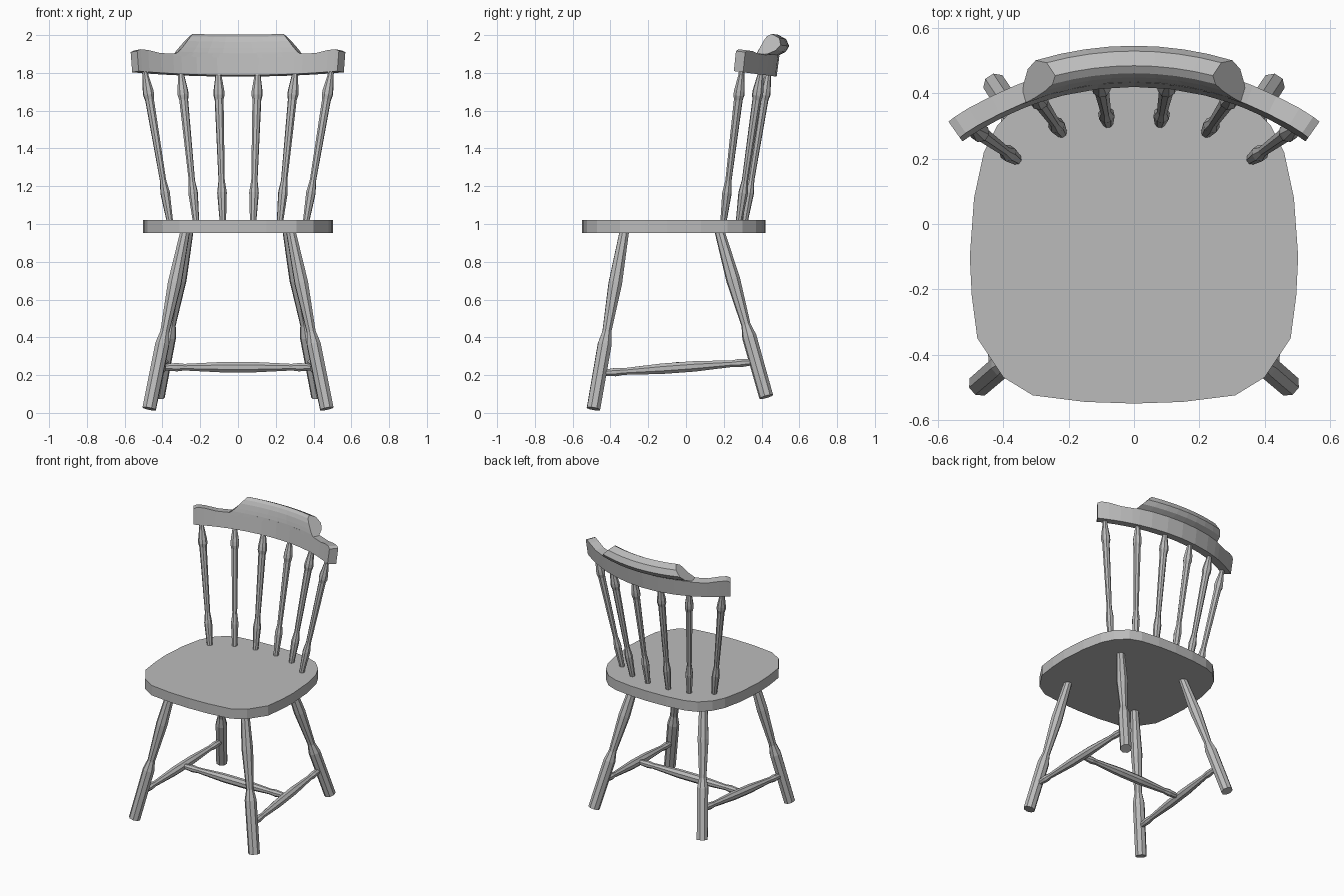
import bpy, bmesh, math
from mathutils import Vector

cube = bpy.data.objects.get("Cube")
if cube:
    bpy.data.objects.remove(cube, do_unlink=True)

grey = bpy.data.materials.new("plain_grey")
grey.use_nodes = True
grey.diffuse_color = (0.5, 0.5, 0.5, 1)
grey.node_tree.nodes["Principled BSDF"].inputs["Base Color"].default_value = (0.5, 0.5, 0.5, 1)


def loft(name, rings):
    """Skin a list of closed rings and cap both ends, flat shaded."""
    bm = bmesh.new()
    loops = [[bm.verts.new(p) for p in ring] for ring in rings]
    n = len(loops[0])
    for a, b in zip(loops, loops[1:]):
        for i in range(n):
            j = (i + 1) % n
            bm.faces.new((a[i], a[j], b[j], b[i]))
    bm.faces.new(loops[0][::-1])
    bm.faces.new(loops[-1])
    bmesh.ops.recalc_face_normals(bm, faces=bm.faces)
    mesh = bpy.data.meshes.new(name)
    bm.to_mesh(mesh)
    bm.free()
    mesh.materials.append(grey)
    obj = bpy.data.objects.new(name, mesh)
    bpy.context.collection.objects.link(obj)
    return obj


def turned(name, start, end, profile, sides=8):
    """Turned bar from start to end; profile holds (fraction, radius)."""
    start, end = Vector(start), Vector(end)
    axis = end - start
    turn = axis.to_track_quat('Z', 'Y')
    rings = []
    for t, r in profile:
        ring = []
        for i in range(sides):
            a = math.tau * (i + 0.5) / sides
            ring.append(start + axis * t + turn @ Vector((r * math.cos(a), r * math.sin(a), 0)))
        rings.append(ring)
    return loft(name, rings)


# Seat: half outline mirrored into a flat slab
half = [(0, -0.55), (0.15, -0.545), (0.31, -0.525), (0.40, -0.47), (0.48, -0.35),
        (0.497, -0.22), (0.503, -0.1), (0.49, 0.08), (0.46, 0.22), (0.42, 0.3),
        (0.35, 0.37), (0.27, 0.4), (0.14, 0.417), (0, 0.422)]
outline = half + [(-x, y) for x, y in half[-2:0:-1]]
loft("seat", [[(x, y, z) for x, y in outline] for z in (0.952, 1.022)])

# Bar profiles
leg_profile = [(0, 0.038), (0.36, 0.039), (0.43, 0.025), (0.7, 0.038), (1, 0.026)]
stretcher_profile = [(0, 0.016), (0.1, 0.024), (0.15, 0.019), (0.4, 0.03),
                     (0.6, 0.03), (0.85, 0.019), (0.9, 0.024), (1, 0.016)]
spindle_profile = [(0, 0.017), (0.19, 0.026), (0.27, 0.017), (0.79, 0.024),
                   (0.82, 0.03), (0.85, 0.029), (0.95, 0.016), (1, 0.016)]

# Legs, side stretchers and spindles, mirrored left and right
for side, s in (("left", 1), ("right", -1)):
    turned("front_leg_" + side, (s * 0.47, -0.49, 0.022), (s * 0.278, -0.325, 0.97), leg_profile)
    turned("rear_leg_" + side, (s * 0.425, 0.425, 0.085), (s * 0.26, 0.175, 0.97), leg_profile)
    turned("side_stretcher_" + side, (s * 0.43, -0.455, 0.21), (s * 0.385, 0.37, 0.27),
           stretcher_profile)
    spots = [("inner", 0.08, 0.31, 0.105, 0.44), ("middle", 0.222, 0.28, 0.305, 0.4),
             ("outer", 0.36, 0.198, 0.497, 0.298)]
    for label, x0, y0, x1, y1 in spots:
        turned(f"spindle_{label}_{side}", (s * x0, y0, 1.01), (s * x1, y1, 1.83), spindle_profile)

# Cross stretcher between the side stretchers
turned("cross_stretcher", (-0.405, -0.04, 0.242), (0.405, -0.04, 0.242), stretcher_profile)


def rail_point(angle, offset, height):
    """Point on the curved, backward leaning top rail."""
    r = 0.911 + offset + 0.13 * height
    y = -0.491 + r * math.cos(angle)
    return (r * math.sin(angle), y, 1.81 - 0.13 * (y - 0.25) + height)


# Top rail: curved board with slightly raised ends
heights = [(0, 0.115), (0.12, 0.115), (0.24, 0.115), (0.33, 0.113), (0.38, 0.108),
           (0.46, 0.106), (0.54, 0.118), (0.59, 0.119), (0.615, 0.108)]
stations = [(-a, h) for a, h in heights[:0:-1]] + heights
loft("top_rail", [[rail_point(a, 0, 0), rail_point(a, 0.06, 0),
                   rail_point(a, 0.06, h), rail_point(a, 0, h)] for a, h in stations])

# Crest roll: rounded, backward overhanging pad with sloping ends
# (offset, height, end angle)
section = [(0, 0.095, 0.385), (0, 0.12, 0.345), (0.002, 0.145, 0.32), (0.006, 0.18, 0.29),
           (0.015, 0.207, 0.265), (0.036, 0.223, 0.25), (0.083, 0.206, 0.265),
           (0.104, 0.17, 0.295), (0.09, 0.138, 0.325), (0.058, 0.115, 0.35)]
loft("crest_roll", [[rail_point(k / 4 * end, o, h) for o, h, end in section]
                    for k in range(-4, 5)])
